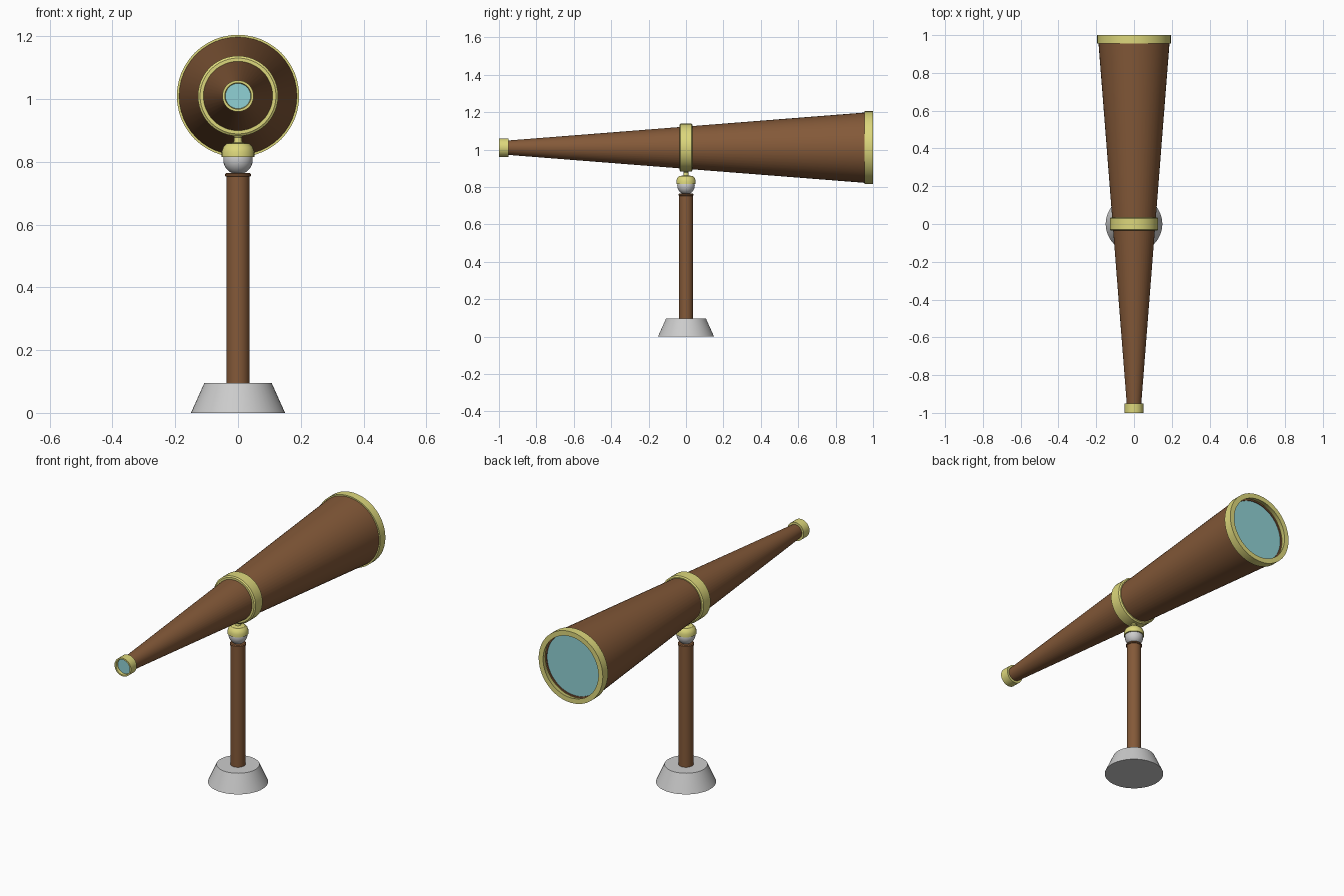
import bpy
import math
from mathutils import Matrix

if "Cube" in bpy.data.objects:
    bpy.data.objects.remove(bpy.data.objects["Cube"])

AXIS_Z = 1.01
SEGS = 48


def material(name, rgb):
    m = bpy.data.materials.new(name)
    m.diffuse_color = (*rgb, 1)
    m.use_nodes = True
    m.node_tree.nodes["Principled BSDF"].inputs["Base Color"].default_value = m.diffuse_color
    return m


wood = material("wood", (0.23, 0.10, 0.04))
brass = material("brass", (0.72, 0.68, 0.20))
glass = material("glass", (0.28, 0.64, 0.66))


def lathe(name, profile, mat=None, along_y=False, closed=False, segs=SEGS):
    """Revolve (radius, height) points; along_y lays the axis along the tube."""
    n = len(profile)
    verts, faces = [], []
    for i in range(segs):
        a = 2 * math.pi * i / segs
        verts += [(r * math.cos(a), r * math.sin(a), h) for r, h in profile]
    for i in range(segs):
        j = (i + 1) % segs
        for k in range(n if closed else n - 1):
            l = (k + 1) % n
            faces.append((i * n + k, j * n + k, j * n + l, i * n + l))
    if not closed:
        faces.append([i * n for i in reversed(range(segs))])
        faces.append([i * n + n - 1 for i in range(segs)])
    me = bpy.data.meshes.new(name)
    me.from_pydata(verts, [], faces)
    if along_y:
        me.transform(Matrix.Translation((0, 0, AXIS_Z)) @ Matrix.Rotation(-math.pi / 2, 4, 'X'))
    if mat:
        me.materials.append(mat)
    ob = bpy.data.objects.new(name, me)
    bpy.context.collection.objects.link(ob)
    bpy.ops.object.select_all(action='DESELECT')
    ob.select_set(True)
    bpy.context.view_layer.objects.active = ob
    bpy.ops.object.shade_smooth_by_angle(angle=math.radians(30))
    return ob


def band(name, y0, y1, outer, inner0, inner1):
    return lathe(name, [(outer, y0), (outer, y1), (inner1, y1), (inner0, y0)],
                 brass, True, True)


# Stand: base, post with collar
lathe("base", [(0.15, 0), (0.107, 0.096)])
lathe("post", [(0.037, 0.09), (0.037, 0.753), (0.041, 0.755), (0.041, 0.761), (0.036, 0.765)], wood)

# Ball joint and the brass cap that carries the tube
ball = [(0.047 * math.cos(t), 0.807 + 0.047 * math.sin(t))
        for t in (math.radians(d) for d in range(-84, 85, 12))]
lathe("ball_joint", ball)
lathe("joint_cap", [(0.046, 0.815), (0.052, 0.816), (0.052, 0.832), (0.047, 0.847),
                    (0.036, 0.858), (0.014, 0.862), (0.012, 0.878), (0.018, 0.888),
                    (0.018, 0.898)], brass)

# Tapered tube, hollow at both ends
lathe("tube", [(0.037, -0.97), (0.189, 0.97), (0.168, 0.97), (0.168, 0.93),
               (0.03, -0.93), (0.03, -0.97)], wood, True, True)

# Brass bands
band("eyepiece_ring", -1.0, -0.95, 0.05, 0.042, 0.036)
band("objective_ring", 0.955, 1.0, 0.195, 0.18, 0.168)
lathe("middle_ring", [(0.121, -0.035), (0.128, -0.03), (0.128, 0.03), (0.121, 0.035),
                      (0.112, 0.035), (0.108, -0.035)], brass, True, True)

# Lenses
lathe("eyepiece_lens", [(0.043, -0.985), (0.04, -0.972)], glass, True)
lathe("objective_lens", [(0.169, 0.955), (0.169, 0.965)], glass, True)
